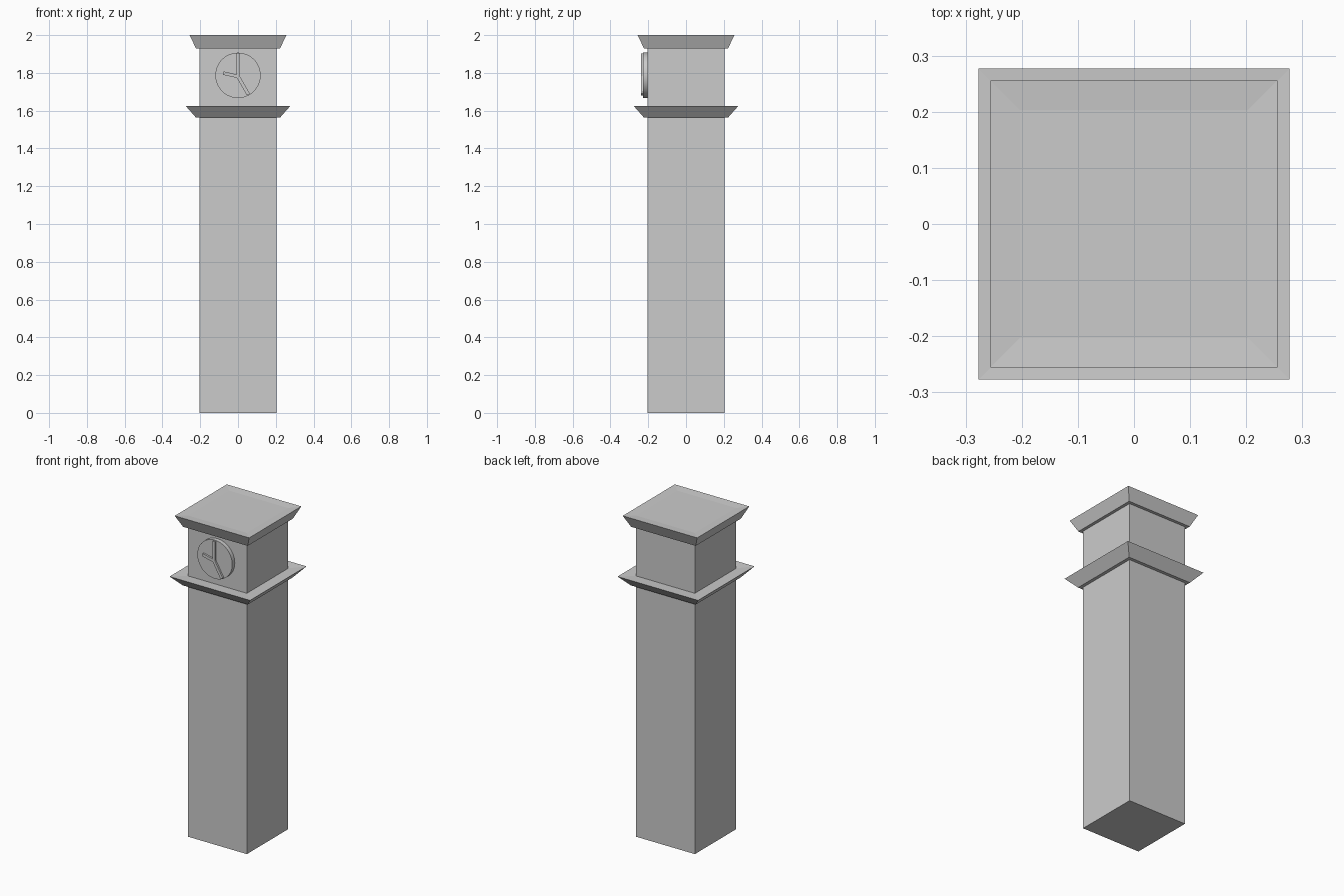
import bpy, bmesh
from math import radians, sin, cos, pi
from mathutils import Matrix, Vector

if "Cube" in bpy.data.objects:
    bpy.data.objects.remove(bpy.data.objects["Cube"])


def make_object(name, bm):
    bmesh.ops.recalc_face_normals(bm, faces=bm.faces)
    mesh = bpy.data.meshes.new(name)
    bm.to_mesh(mesh)
    bm.free()
    ob = bpy.data.objects.new(name, mesh)
    bpy.context.collection.objects.link(ob)
    return ob


def square_loft(name, profile, bottom=False, top=False):
    """Skin square rings given as (half width, height)."""
    bm = bmesh.new()
    rings = [[bm.verts.new((sx * w, sy * w, z))
              for sx, sy in ((-1, -1), (1, -1), (1, 1), (-1, 1))]
             for w, z in profile]
    for a, b in zip(rings, rings[1:]):
        for i in range(4):
            j = (i + 1) % 4
            bm.faces.new((a[i], a[j], b[j], b[i]))
    if bottom:
        bm.faces.new(rings[0][::-1])
    if top:
        bm.faces.new(rings[-1])
    return make_object(name, bm)


W = 0.203  # half width of the tower

# Tower: shaft, flared ledge, clock room and flared roof with a slightly dished top
square_loft("shaft", [(W, 0), (W, 1.564)], bottom=True)
square_loft("ledge", [(W, 1.564), (0.223, 1.564), (0.277, 1.625), (W, 1.621)])
square_loft("clock_room", [(W, 1.621), (W, 1.928)])
square_loft("roof", [(W, 1.928), (0.222, 1.928), (0.256, 2.0), (W, 1.996)], top=True)

# Clock face: round disc on the front wall
FACE_Y, CZ = -0.228, 1.787
bm = bmesh.new()
depth = -W - FACE_Y
bmesh.ops.create_cone(bm, cap_ends=True, segments=48, radius1=0.12, radius2=0.12,
                      depth=depth,
                      matrix=Matrix.Translation((0, FACE_Y + depth / 2, CZ))
                      @ Matrix.Rotation(pi / 2, 4, 'X'))
face = make_object("clock_face", bm)
bpy.context.view_layer.objects.active = face
face.select_set(True)
bpy.ops.object.shade_smooth_by_angle(angle=radians(35))


# Hands: three raised bars meeting near the centre, as one Y-shaped outline
def hands_outline(hands, half):
    points = []
    for k, (ang, length) in enumerate(hands):
        d = Vector((cos(ang), sin(ang)))
        n = Vector((-d.y, d.x)) * half
        points += [d * length - n, d * length + n]
        # inner corner between this hand and the next one
        nxt = hands[(k + 1) % 3][0]
        gap = (nxt - ang) % (2 * pi)
        mid = ang + gap / 2
        points.append(Vector((cos(mid), sin(mid))) * half / sin(gap / 2))
    return points


hands = [(radians(90), 0.122), (radians(167), 0.08), (radians(-60), 0.110)]
bm = bmesh.new()
outline = [bm.verts.new((p.x, FACE_Y, 1.781 + p.y)) for p in hands_outline(hands, 0.009)]
front = bm.faces.new(outline)
res = bmesh.ops.extrude_face_region(bm, geom=[front])
bmesh.ops.translate(bm, vec=(0, -0.011, 0),
                    verts=[g for g in res["geom"] if isinstance(g, bmesh.types.BMVert)])
make_object("clock_hands", bm)
